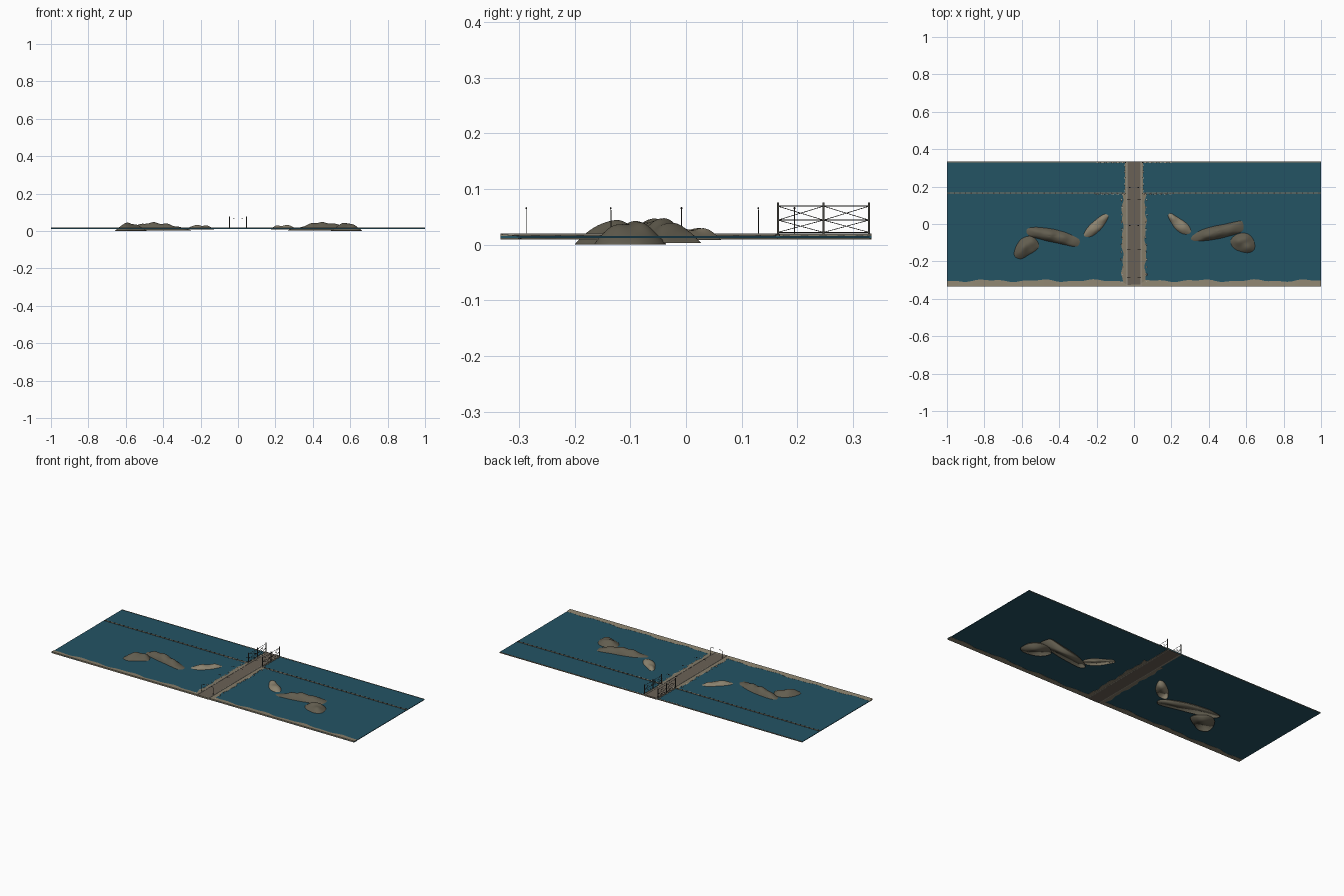
import bpy, bmesh, math, random
from mathutils import Vector

if "Cube" in bpy.data.objects:
    bpy.data.objects.remove(bpy.data.objects["Cube"])

random.seed(4)


def mat(name, hexcol):
    lin = []
    for i in (0, 2, 4):
        c = int(hexcol[i:i + 2], 16) / 255
        lin.append(c / 12.92 if c <= 0.04045 else ((c + 0.055) / 1.055) ** 2.4)
    m = bpy.data.materials.new(name)
    m.diffuse_color = (*lin, 1)
    m.use_nodes = True
    m.node_tree.nodes["Principled BSDF"].inputs["Base Color"].default_value = m.diffuse_color
    return m


WATER = mat("deep teal water", "245364")
ROCK = mat("olive rock", "625d4f")
SAND = mat("pale sand", "8c836f")
ROAD = mat("brown grey road", "6a6156")
BANK = mat("bank earth", "857c69")
FOAM = mat("pale foam", "b3aea2")
STEEL = mat("dark steel", "45433f")
KERB = mat("pale kerb", "9a9488")


def finish(bm, name, material, smooth=False):
    bmesh.ops.recalc_face_normals(bm, faces=bm.faces[:])
    me = bpy.data.meshes.new(name)
    bm.to_mesh(me)
    bm.free()
    me.materials.append(material)
    for p in me.polygons:
        p.use_smooth = smooth
    ob = bpy.data.objects.new(name, me)
    bpy.context.collection.objects.link(ob)
    return ob


def add_box(bm, x0, x1, y0, y1, z0, z1):
    r = bmesh.ops.create_cube(bm, size=1)
    for v in r["verts"]:
        v.co = Vector((x0 + (v.co.x + .5) * (x1 - x0), y0 + (v.co.y + .5) * (y1 - y0),
                       z0 + (v.co.z + .5) * (z1 - z0)))


def box(name, material, *d):
    bm = bmesh.new()
    add_box(bm, *d)
    return finish(bm, name, material)


def add_rod(bm, a, b, r, sides=6):
    a, b = Vector(a), Vector(b)
    d = b - a
    m = d.to_track_quat('Z', 'Y').to_matrix().to_4x4()
    m.translation = (a + b) / 2
    bmesh.ops.create_cone(bm, cap_ends=True, segments=sides, radius1=r, radius2=r,
                          depth=d.length, matrix=m)


def strip(name, material, outer, inner, z0, zo, zi):
    """Long slab between two edge lines, sloping from zo at outer to zi at inner."""
    bm = bmesh.new()
    rows = [[bm.verts.new(c) for c in ((o[0], o[1], z0), (o[0], o[1], zo),
                                       (i[0], i[1], zi), (i[0], i[1], z0))]
            for o, i in zip(outer, inner)]
    for a, b in zip(rows, rows[1:]):
        for k in range(4):
            bm.faces.new((a[k], a[(k + 1) % 4], b[(k + 1) % 4], b[k]))
    bm.faces.new(rows[0])
    bm.faces.new(rows[-1])
    return finish(bm, name, material)


def island(name, material, pts, base, height, bumps, rings=14, sub=8):
    """Smooth mound over a curved outline, with rounded knolls (x, y, h, radius)."""
    n = len(pts)
    P = [Vector(p) for p in pts]
    out = []
    for i in range(n):
        p0, p1, p2, p3 = (P[(i + k - 1) % n] for k in range(4))
        for s in range(sub):
            t = s / sub
            out.append(0.5 * (2 * p1 + (p2 - p0) * t + (2 * p0 - 5 * p1 + 4 * p2 - p3) * t * t
                              + (3 * p1 - p0 - 3 * p2 + p3) * t ** 3))
    c = sum(out, Vector((0, 0))) / len(out)

    def z(p, t):
        k = sum(h * math.exp(-((p.x - x) ** 2 + (p.y - y) ** 2) / r ** 2) for x, y, h, r in bumps)
        return base + height * (1 - t ** 4) + k * (1 - t ** 3)

    bm = bmesh.new()
    grid = []
    for j in range(rings):
        t = 1 - (j / rings) ** 1.3
        grid.append([bm.verts.new((*(c + (q - c) * t), z(c + (q - c) * t, t))) for q in out])
    top = bm.verts.new((*c, z(c, 0)))
    m = len(out)
    for a, b in zip(grid, grid[1:]):
        for i in range(m):
            bm.faces.new((a[i], a[(i + 1) % m], b[(i + 1) % m], b[i]))
    for i in range(m):
        bm.faces.new((grid[-1][i], grid[-1][(i + 1) % m], top))
    bm.faces.new(grid[0])
    return finish(bm, name, material, True)


# water, front beach and back rim
box("water", WATER, -1, 1, -.333, .333, .0115, .015)
xs = [-1 + i * .02 for i in range(101)]
strip("front_beach", SAND, [(x, -.333) for x in xs],
      [(x, -.303 + .005 * math.sin(x * 22) + .003 * math.sin(x * 51)) for x in xs],
      .0105, .019, .0155)
box("back_rim", BANK, -1, 1, .330, .333, .011, .0165)

# road causeway with kerbs and earth banks
box("road", ROAD, -.036, .036, -.333, .333, .0095, .018)
for s, side in ((-1, "left"), (1, "right")):
    box(side + "_kerb", KERB, *sorted((s * .036, s * .040)), -.333, .333, .0095, .0195)
    ys = [-.333 + i * .498 / 50 for i in range(51)]
    strip(side + "_bank", BANK, [(s * .039, y) for y in ys],
          [(s * (.062 + .004 * math.sin(y * 38 + s) + .003 * math.sin(y * 90)), y) for y in ys],
          .0102, .0175, .0155)
    box(side + "_bridge_ledge", BANK, *sorted((s * .040, s * .047)), .163, .333, .0105, .0185)

# low barrier across the water
bm = bmesh.new()
for s in (-1, 1):
    add_box(bm, *sorted((s * .04, s * 1.0)), .162, .168, .012, .0175)
finish(bm, "barrier_beam", BANK)
bm = bmesh.new()
for s in (-1, 1):
    for i in range(32):
        x = s * (.06 + i * .03)
        add_box(bm, x - .003, x + .003, .161, .169, .012, .019)
finish(bm, "barrier_posts", STEEL)

# foam patches by the banks, barrier and rim
bm = bmesh.new()


def foam(x, y, rx, ry):
    r = bmesh.ops.create_cone(bm, cap_ends=True, segments=8, radius1=1, radius2=.8, depth=.002)
    for v in r["verts"]:
        v.co = Vector((x + v.co.x * rx, y + v.co.y * ry, .0157 + v.co.z))


for s in (-1, 1):
    for i in range(12):
        foam(s * random.uniform(.062, .069), -.31 + i * .04, .003, random.uniform(.004, .009))
    for i in range(6):
        for y in (.1595, .3275):
            foam(s * (.06 + i * .027), y, random.uniform(.005, .011), .0025)
    for i in range(5):
        foam(s * .049, .18 + i * .033, .002, .007)
finish(bm, "foam_patches", FOAM)

# bridge trusses: posts, rails and crossed braces on both sides
bm = bmesh.new()
Y = (.165, .247, .329)
for s in (-1, 1):
    x = s * .045
    for y in Y:
        add_box(bm, x - .0018, x + .0018, y - .0018, y + .0018, .011, .076)
    for z in (.069, .044, .022):
        add_rod(bm, (x, Y[0], z), (x, Y[2], z), .0009)
    for a, b in zip(Y, Y[1:]):
        for lo, hi in ((.022, .044), (.044, .069)):
            add_rod(bm, (x, a, lo), (x, b, hi), .0006)
            add_rod(bm, (x, a, hi), (x, b, lo), .0006)
finish(bm, "bridge_trusses", STEEL)

# street lamps with arms leaning over the road
bm = bmesh.new()
heads = bmesh.new()
for s in (-1, 1):
    for y in (-.287, -.135, -.008, .13, .195):
        add_rod(bm, (s * .038, y, .016), (s * .038, y, .062), .0008)
        add_rod(bm, (s * .038, y, .062), (s * .033, y, .067), .0007)
        add_rod(bm, (s * .033, y, .067), (s * .024, y, .066), .0007)
        add_box(heads, *sorted((s * .019, s * .027)), y - .0015, y + .0015, .064, .0665)
finish(bm, "lamp_posts", STEEL)
finish(heads, "lamp_heads", STEEL)

# rocky islands
island("left_long_island", ROCK,
       [(-.61, -.03), (-.59, -.012), (-.5, -.012), (-.37, -.035), (-.26, -.082), (-.262, -.125),
        (-.3, -.132), (-.4, -.11), (-.52, -.082), (-.59, -.06)], .003, .019,
       [(-.52, -.04, .018, .035), (-.45, -.055, .025, .04), (-.38, -.075, .018, .03),
        (-.32, -.1, .006, .025)])
island("left_round_island", ROCK,
       [(-.655, -.18), (-.645, -.12), (-.6, -.06), (-.54, -.055), (-.49, -.11), (-.51, -.145),
        (-.56, -.175), (-.61, -.2)], 0, .022,
       [(-.59, -.12, .02, .03), (-.54, -.09, .018, .03), (-.61, -.155, .012, .03)])
island("left_sandbank", SAND,
       [(-.278, -.07), (-.265, -.035), (-.225, .01), (-.165, .055), (-.135, .06), (-.13, .04),
        (-.165, -.02), (-.215, -.065), (-.25, -.078)], .008, .016,
       [(-.17, .03, .008, .025), (-.22, -.03, .008, .03)])
island("right_long_island", ROCK,
       [(.265, -.085), (.3, -.05), (.37, -.02), (.49, .006), (.59, .027), (.607, .01),
        (.61, -.035), (.55, -.06), (.45, -.085), (.35, -.1), (.29, -.104)], .003, .019,
       [(.39, -.06, .018, .03), (.45, -.04, .025, .04), (.52, -.025, .018, .035),
        (.57, -.005, .01, .03)])
island("right_round_island", ROCK,
       [(.5, -.08), (.55, -.04), (.61, -.04), (.655, -.08), (.66, -.14), (.62, -.165),
        (.55, -.155), (.51, -.125)], 0, .022,
       [(.56, -.09, .02, .03), (.6, -.075, .014, .025), (.61, -.125, .015, .03)])
island("right_sandbank", SAND,
       [(.175, .05), (.19, .064), (.225, .045), (.285, .005), (.312, -.035), (.305, -.058),
        (.265, -.06), (.22, -.03), (.19, .015)], .008, .016,
       [(.205, .035, .008, .025), (.265, -.02, .008, .03)])
